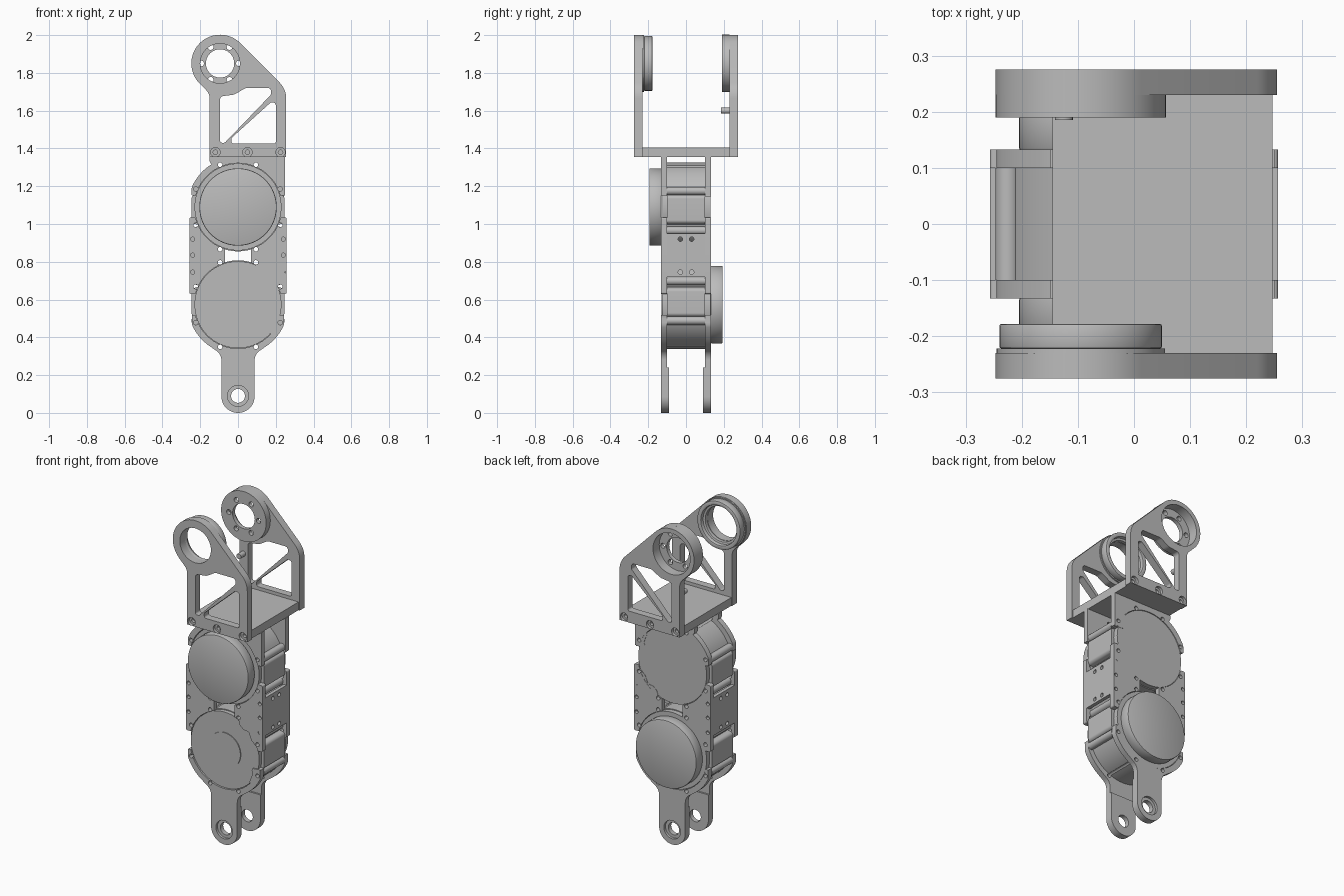
import bpy, bmesh, math
from mathutils import Vector

if "Cube" in bpy.data.objects:
    bpy.data.objects.remove(bpy.data.objects["Cube"])

grey = bpy.data.materials.new("grey metal")
grey.use_nodes = True
grey.diffuse_color = (0.5, 0.5, 0.5, 1)
grey.node_tree.nodes["Principled BSDF"].inputs["Base Color"].default_value = (0.5, 0.5, 0.5, 1)
parts = []
LOW, HIGH = 0.573, 1.09      # heights of the two drive centres
BORE = 0.232                 # opening for a drive in the plates
IN, OUT = 0.1, 0.133         # depth range of the joint plates


# ---- helpers ----
def arc(cx, cz, r, a0=0, a1=360, n=48):
    full = abs(a1 - a0) == 360
    steps = n if full else n + 1
    angles = [math.radians(a0 + (a1 - a0) * i / n) for i in range(steps)]
    return [(cx + r * math.cos(a), cz + r * math.sin(a)) for a in angles]


def fillet(points):
    """Round the corners that carry a third value, the radius."""
    out = []
    for i, p in enumerate(points):
        if len(p) == 2:
            out.append(p)
            continue
        here = Vector(p[:2])
        a = Vector(points[i - 1][:2]) - here
        b = Vector(points[(i + 1) % len(points)][:2]) - here
        half = a.angle(b) / 2
        t = min(p[2] / math.tan(half), 0.48 * a.length, 0.48 * b.length)
        a.normalize()
        b.normalize()
        r = t * math.tan(half)
        c = here + (a + b).normalized() * r / math.sin(half)
        v0, v1 = here + a * t - c, here + b * t - c
        out += [tuple(c + v0.lerp(v1, k / 8).normalized() * r) for k in range(9)]
    return out


def add_prism(bm, outline, d0, d1, along="y"):
    def place(p, d):
        return (p[0], d, p[1]) if along == "y" else (d, p[0], p[1])
    face = bm.faces.new([bm.verts.new(place(p, d0)) for p in outline])
    new = bmesh.ops.extrude_face_region(bm, geom=[face])["geom"]
    shift = Vector(place((0, 0), d1 - d0))
    bmesh.ops.translate(bm, vec=shift, verts=[v for v in new if isinstance(v, bmesh.types.BMVert)])


def solid(name, prisms):
    bm = bmesh.new()
    for p in prisms:
        add_prism(bm, *p)
    bmesh.ops.recalc_face_normals(bm, faces=bm.faces)
    mesh = bpy.data.meshes.new(name)
    bm.to_mesh(mesh)
    bm.free()
    obj = bpy.data.objects.new(name, mesh)
    bpy.context.collection.objects.link(obj)
    return obj


def part(name, outline, d0, d1, cuts=(), along="y", bevel=0):
    obj = solid(name, [(outline, d0, d1, along)])
    obj.data.materials.append(grey)
    tools = []
    if cuts:
        tool = solid("cutter", cuts)
        tool.hide_render = True
        tools.append(tool)
        mod = obj.modifiers.new("cut", "BOOLEAN")
        mod.operation, mod.solver, mod.object = "DIFFERENCE", "EXACT", tool
        mod.use_self = True
    if bevel:
        mod = obj.modifiers.new("edge", "BEVEL")
        mod.width, mod.segments, mod.limit_method = bevel, 2, "ANGLE"
    if obj.modifiers:
        deps = bpy.context.evaluated_depsgraph_get()
        mesh = bpy.data.meshes.new_from_object(obj.evaluated_get(deps))
        obj.modifiers.clear()
        obj.data = mesh
    for tool in tools:
        bpy.data.objects.remove(tool)
    parts.append(obj)
    return obj


def rect(x0, x1, z0, z1):
    return [(x0, z0), (x1, z0), (x1, z1), (x0, z1)]


def hole(x, z, r, d0=-1, d1=1, along="y"):
    return (arc(x, z, r, n=20), d0, d1, along)


def ring_holes(zc):
    """Eight screw holes around a drive."""
    return [hole(x, z, 0.012) for a in (23, 67, 113, 157, 203, 247, 293, 337)
            for x, z in arc(0, zc, 0.243, a, a + 1, 1)[:1]]


# ---- top fork: side plates with truss windows ----
CX, CZ, R = -0.095, 1.85, 0.152
fork = fillet(arc(CX, CZ, R, 45, 225, 30)
              + [(-0.15, 1.69, 0.06), (-0.15, 1.355), (0.255, 1.355), (0.255, 1.714, 0.12)])
upper_window = fillet([(-0.095, 1.43, 0.02), (-0.095, 1.675, 0.02), (-0.02, 1.685, 0.05),
                       (0.04, 1.72, 0.04), (0.175, 1.72, 0.02), (0.175, 1.685, 0.015),
                       (-0.07, 1.43, 0.015)])
lower_window = fillet([(-0.035, 1.425, 0.012), (-0.035, 1.455, 0.012), (0.175, 1.645, 0.015),
                       (0.2, 1.64, 0.015), (0.2, 1.425, 0.012)])
windows = [(upper_window, -1, 1), (lower_window, -1, 1)]

for name, s, bore in (("front", -1, 0.105), ("back", 1, 0.125)):
    cuts = windows + [(arc(CX, CZ, bore), -1, 1)]
    for x in (-0.12, 0.05, 0.225):
        cuts.append(hole(x, 1.38, 0.025, s * 0.258, s * 0.3))
        cuts.append(hole(x, 1.38, 0.012, s * 0.24, s * 0.2585))
    part(name + "_fork_plate", fork, s * 0.23, s * 0.275, cuts)

# bearing rings at the fork tips
part("front_ring", arc(CX, CZ, 0.15), -0.23, -0.222, [(arc(CX, CZ, 0.105), -1, 1)])
part("front_ring_step", arc(CX, CZ, 0.145), -0.222, -0.178,
     [(arc(CX, CZ, 0.105), -1, 1), (arc(CX, CZ, 0.12), -0.2, -0.1)], bevel=0.004)
bolts = [hole(x, z, 0.015) for x, z in arc(CX, CZ, 0.1, n=6)]
part("back_ring", arc(CX, CZ, R), 0.19, 0.231,
     [(arc(CX, CZ, 0.075), -1, 1), (arc(CX, CZ, 0.125), 0.215, 1)] + bolts)
part("stop_pin", arc(-0.125, 1.6, 0.016, n=20), 0.185, 0.235)
part("fork_base", rect(-0.145, 0.247, 1.355, 1.405), -0.23, 0.23)


# ---- drives: the upper one is the lower one turned half round about x ----
def drive(name, zc, s):
    def local(points):
        return [(x, zc + s * z) for x, z in points]
    holes = ring_holes(zc)
    part(name + "_body", arc(0, zc, 0.235, n=64), -IN, IN, holes)
    part(name + "_cover", arc(0, zc, 0.23, n=64), -0.125, 0.13)
    part(name + "_rotor", arc(0, zc, 0.205, n=64), s * 0.13, s * 0.194, bevel=0.006)
    part(name + "_hub", arc(0, zc, 0.107), -s * 0.13, -s * 0.12)
    for side in (-1, 1):
        pad = fillet([(side * 0.15, -0.08, 0.01), (side * 0.246, -0.06, 0.02),
                      (side * 0.246, 0.085, 0.02), (side * 0.15, 0.11, 0.01)])
        part(name + "_side_pad", local(pad), -IN, IN)
        for z, x in ((0.125, 0.212), (-0.085, 0.225)):
            part(name + "_side_rib", local(arc(side * x, z, 0.022, n=20)), -IN, IN)
    # wavy lobes of the plates lying over the cover
    high = fillet([(0.08, 0.24), (0.09, 0.23), (0.105, 0.18, 0.02), (0.13, 0.16, 0.015),
                   (0.165, 0.155, 0.015), (0.182, 0.11, 0.03), (0.235, 0.062),
                   (0.25, 0.062), (0.25, 0.24)])
    low = fillet([(0.245, -0.055), (0.18, -0.06, 0.015), (0.192, -0.09, 0.015),
                  (0.168, -0.15, 0.01), (0.2, -0.165), (0.235, -0.12)])
    for lobe in (high, low):
        part(name + "_lobe", local(lobe), -s * IN, -s * (OUT - 0.001), holes)


drive("lower_drive", LOW, 1)
drive("upper_drive", HIGH, -1)

# ---- yoke plates above and below, both sides ----
upper_arc = [(max(x, -0.245), z) for x, z in arc(0, HIGH, 0.266, 122, 166, 16)]
upper_yoke = fillet([(0.25, 1.15), (0.25, 1.356), (-0.15, 1.356), (-0.15, 1.33, 0.01)]
                    + upper_arc + [(-0.24, 1.15)])
left = [(max(x, -0.243), z) for x, z in arc(0, LOW, 0.266, 192, 233, 14)]
left += [(-0.088, 0.31, 0.06)]
right = [(-p[0],) + tuple(p[1:]) for p in reversed(left)]
lower_yoke = fillet(left + arc(0, 0.088, 0.088, 180, 360, 24) + right)
stem_pad = arc(0, 0.088, 0.088, 180, 360, 24) + [(0.088, 0.24), (-0.088, 0.24)]

for name, s in (("front", -1), ("back", 1)):
    part(name + "_upper_yoke", upper_yoke, s * IN, s * OUT,
         [(arc(0, HIGH, BORE, n=64), -1, 1)] + ring_holes(HIGH))
    eye = [hole(0, 0.09, 0.037), hole(0, 0.09, 0.056, s * 0.118, s * 0.2)]
    part(name + "_lower_yoke", lower_yoke, s * IN, s * OUT,
         [(arc(0, LOW, BORE, n=64), -1, 1)] + eye + ring_holes(LOW))
    part(name + "_stem_pad", stem_pad, s * 0.09, s * IN, [hole(0, 0.09, 0.037)])

# ---- middle links: channel on each side joining the drives ----
for side_name, sx in (("left", 1), ("right", -1)):
    for name, s in (("front", -1), ("back", 1)):
        flange = fillet([(sx * 0.07, 0.63), (sx * 0.257, 0.63, 0.008),
                         (sx * 0.257, 1.035, 0.008), (sx * 0.07, 1.035)])
        cuts = [(arc(0, zc, BORE, n=64), -1, 1) for zc in (LOW, HIGH)]
        cuts += ring_holes(LOW) + ring_holes(HIGH)
        cuts += [hole(sx * 0.24, z, 0.011, s * 0.115, s * 0.2) for z in (0.745, 0.835, 0.92)]
        part(f"{side_name}_{name}_flange", flange, s * IN, s * OUT, cuts)
    pins = [hole(y, z, 0.012, sx * 0.2, sx * 0.3, "x") for y in (-0.03, 0.03) for z in (0.745, 0.92)]
    part(side_name + "_link_web", rect(-IN, IN, 0.72, 0.95), sx * 0.235, sx * 0.257, pins, "x")

# ---- smooth shading with sharp edges ----
bpy.ops.object.select_all(action="DESELECT")
for obj in parts:
    obj.select_set(True)
bpy.context.view_layer.objects.active = parts[0]
bpy.ops.object.shade_smooth_by_angle(angle=math.radians(30))
